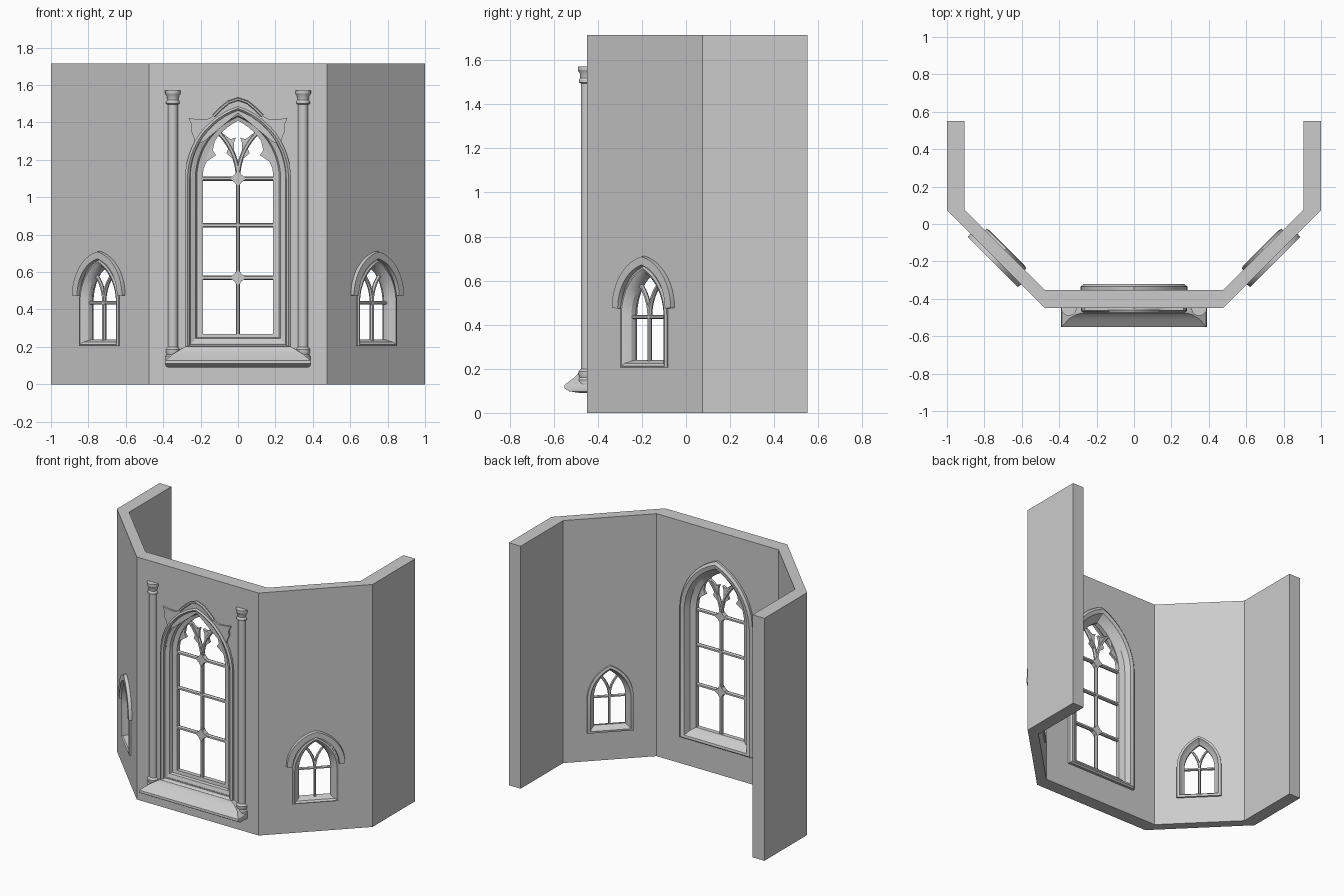
import bpy, bmesh, math
from mathutils import Matrix

cube = bpy.data.objects.get("Cube")
if cube:
    bpy.data.objects.remove(cube, do_unlink=True)

stone = bpy.data.materials.new("pale grey stone")
stone.use_nodes = True
GREY = (0.6, 0.6, 0.6, 1)
stone.diffuse_color = GREY
stone.node_tree.nodes["Principled BSDF"].inputs["Base Color"].default_value = GREY


def site(x, y, degrees):
    """Wall frame: local x along the wall, local y into it, z up."""
    return Matrix.Translation((x, y, 0)) @ Matrix.Rotation(math.radians(degrees), 4, "Z")


FRONT = site(0, -0.45, 0)


def make(name, verts, faces, place=Matrix(), smooth=True):
    bm = bmesh.new()
    vs = [bm.verts.new(v) for v in verts]
    for f in faces:
        bm.faces.new([vs[i] for i in f])
    bmesh.ops.recalc_face_normals(bm, faces=bm.faces[:])
    bm.transform(place)
    mesh = bpy.data.meshes.new(name)
    bm.to_mesh(mesh)
    bm.free()
    mesh.materials.append(stone)
    obj = bpy.data.objects.new(name, mesh)
    bpy.context.collection.objects.link(obj)
    bpy.ops.object.select_all(action="DESELECT")
    obj.select_set(True)
    bpy.context.view_layer.objects.active = obj
    if smooth:
        bpy.ops.object.shade_smooth_by_angle(angle=math.radians(30))
    return obj


def loft(name, rings, place=Matrix(), cyclic=False):
    """Bridge equal rings; cap the ends unless the rings form a loop."""
    n, m = len(rings[0]), len(rings)
    verts = [p for ring in rings for p in ring]
    faces = []
    for i in range(m if cyclic else m - 1):
        a, b = i * n, (i + 1) % m * n
        faces += [(a + j, a + (j + 1) % n, b + (j + 1) % n, b + j) for j in range(n)]
    if not cyclic:
        faces += [tuple(range(n)), tuple(range((m - 1) * n, m * n))]
    return make(name, verts, faces, place)


def plate(name, pts, d0, d1, place):
    return loft(name, [[(u, d, z) for u, z in pts] for d in (d0, d1)], place)


def arch(w, z0, spring, apex, n=12):
    """Pointed arch outline from the right foot to the left foot."""
    h = apex - spring
    r = (w * w + h * h) / (2 * w)
    end = math.atan2(h, r - w)
    right = [(w, z0)]
    for i in range(n + 1):
        t = end * i / n
        right.append((w - r + r * math.cos(t), spring + r * math.sin(t)))
    right[-1] = (0, apex)
    return right + [(-u, z) for u, z in right[-2::-1]]


def bar(name, pts, w, d0, d1, place, flat=0.5):
    """Chamfered bar along a path lying in the wall plane."""
    mid = (d0 + d1) / 2
    section = [(-w, mid), (-w * flat, d0), (w * flat, d0),
               (w, mid), (w * flat, d1), (-w * flat, d1)]
    rings = []
    for i, (u, z) in enumerate(pts):
        a, b = pts[max(i - 1, 0)], pts[min(i + 1, len(pts) - 1)]
        du, dz = b[0] - a[0], b[1] - a[1]
        k = math.hypot(du, dz)
        rings.append([(u - dz / k * s, d, z + du / k * s) for s, d in section])
    return loft(name, rings, place)


def surround(name, spring, steps, place):
    """Frame moulding; each step is half width, foot, apex, depth."""
    rings = [[(u, d, z) for u, z in arch(w, z0, spring, apex)] for w, z0, apex, d in steps]
    return loft(name, rings, place, cyclic=True)


def tracery(name, w, z0, spring, apex, bars, size, d0, d1, place):
    """Mullion, transoms and the forked head of a window."""
    bar(name + "_mullion", [(0, z0), (0, spring)], size, d0, d1, place)
    for z in bars:
        bar(name + "_transom", [(-w, z), (w, z)], size, d0, d1, place)
    h = apex - spring
    r = (w * w + h * h) / (2 * w)
    end = math.acos(1 - w / (2 * r)) * 1.04
    for s in (-1, 1):
        path = [(s * (r - r * math.cos(end * i / 10)), spring + r * math.sin(end * i / 10))
                for i in range(11)]
        bar(name + "_fork", path, size, d0, d1, place)


def cut(wall, outline, place):
    cutter = plate("cutter", outline, -0.1, 0.2, place)
    cutter.hide_render = True
    mod = wall.modifiers.new("opening", "BOOLEAN")
    mod.operation, mod.solver, mod.object = "DIFFERENCE", "EXACT", cutter
    bpy.context.view_layer.objects.active = wall
    bpy.ops.object.modifier_apply(modifier=mod.name)
    bpy.data.objects.remove(cutter, do_unlink=True)


# Bay wall: half of the plan, mirrored
half = [(1, 0.552), (1, 0.075), (0.477, -0.45)]
inner = [(0.477, -0.352), (0.907, 0.078), (0.907, 0.552)]
plan = (half + [(-x, y) for x, y in half[::-1]]
        + [(-x, y) for x, y in inner[::-1]] + inner)
n = len(plan)
faces = [(j, (j + 1) % n, n + (j + 1) % n, n + j) for j in range(n)]
faces += [tuple(range(n)), tuple(range(n, 2 * n))]
wall = make("bay_wall", [(x, y, z) for z in (0, 1.715) for x, y in plan], faces, smooth=False)

# Large window surround
cut(wall, arch(0.25, 0.22, 1.1, 1.465), FRONT)
surround("large_window_frame", 1.1, [
    (0.283, 0.2, 1.485, 0.01), (0.283, 0.2, 1.485, -0.015), (0.27, 0.205, 1.475, -0.024),
    (0.258, 0.21, 1.465, -0.015), (0.255, 0.212, 1.46, 0.0), (0.228, 0.245, 1.435, 0.012),
    (0.22, 0.25, 1.43, 0.03), (0.188, 0.27, 1.41, 0.036), (0.188, 0.27, 1.41, 0.068),
    (0.225, 0.245, 1.435, 0.085), (0.245, 0.22, 1.46, 0.122), (0.27, 0.205, 1.49, 0.128),
    (0.285, 0.195, 1.51, 0.115), (0.285, 0.195, 1.51, 0.09)], FRONT)

# Large window tracery with bosses and cusps
tracery("large_window", 0.195, 0.26, 1.1, 1.41, (1.1, 0.85, 0.57), 0.012, 0.038, 0.066, FRONT)
for z in (1.1, 0.57):
    star = []
    for i in range(16):
        t = math.tau * i / 16
        c, s = math.cos(t), math.sin(t)
        star.append((0.055 * abs(c) ** 3 * math.copysign(1, c),
                     z + 0.055 * abs(s) ** 3 * math.copysign(1, s)))
    plate("tracery_boss", star, 0.036, 0.068, FRONT)
cusps = [
    [(0.195, 1.13), (0.168, 1.19), (0.118, 1.225), (0.135, 1.25), (0.12, 1.32), (0.165, 1.27)],
    [(0.004, 1.14), (0.02, 1.2), (0.062, 1.235), (0.052, 1.26), (0.075, 1.32), (0.03, 1.25)],
    [(0.022, 1.23), (0.022, 1.29), (0.012, 1.32), (0.04, 1.31), (0.08, 1.34), (0.05, 1.28)],
]
for pts in cusps:
    for s in (-1, 1):
        plate("tracery_cusp", [(s * u, z) for u, z in pts], 0.043, 0.061, FRONT)

# Ogee hood with pointed ears above the large window
ear = [(0.05, 1.508), (0.09, 1.475), (0.13, 1.435), (0.17, 1.415), (0.225, 1.418),
       (0.265, 1.425), (0.25, 1.39), (0.252, 1.355), (0.238, 1.325), (0.225, 1.28), (0.18, 1.3)]
hood = [(0, 1.532)] + ear + [(0, 1.45)] + [(-u, z) for u, z in ear[::-1]]
plate("ogee_hood", hood, -0.012, 0.01, FRONT)
rim = ear[2::-1] + [(0, 1.525)] + [(-u, z) for u, z in ear[:3]]
bar("ogee_hood_rim", rim, 0.009, -0.022, 0.0, FRONT)

# Projecting sill
levels = [(0.375, 0.03, 0.09), (0.388, 0.08, 0.098), (0.39, 0.102, 0.112),
          (0.386, 0.1, 0.128), (0.35, 0.058, 0.16), (0.31, 0.034, 0.185), (0.278, 0.025, 0.203)]
loft("window_sill", [[(-w, -d, z), (w, -d, z), (w, 0.01, z), (-w, 0.01, z)]
                     for w, d, z in levels], FRONT)

# Slender columns, turned from one profile
profile = [(0.04, 0.12), (0.04, 0.15), (0.033, 0.16), (0.038, 0.175), (0.038, 0.187),
           (0.027, 0.2), (0.027, 1.495), (0.036, 1.5), (0.036, 1.51), (0.03, 1.52),
           (0.032, 1.54), (0.041, 1.555), (0.041, 1.572)]
SEG = 20
for side, x in (("left", 0.348), ("right", -0.348)):
    rings = [[(x + r * math.cos(math.tau * i / SEG), r * math.sin(math.tau * i / SEG), z)
              for i in range(SEG)] for r, z in profile]
    loft(side + "_column", rings, FRONT)

# Small windows on the angled walls
for side, s in (("left", 1), ("right", -1)):
    place = site(s * 0.7385, -0.1875, s * 45)
    name = side + "_small_window"
    cut(wall, arch(0.135, 0.22, 0.44, 0.645), place)
    surround(name + "_frame", 0.44, [
        (0.15, 0.205, 0.665, 0.01), (0.15, 0.205, 0.665, -0.008), (0.138, 0.212, 0.655, -0.012),
        (0.125, 0.225, 0.64, -0.004), (0.105, 0.235, 0.625, 0.02), (0.102, 0.24, 0.62, 0.045),
        (0.12, 0.225, 0.638, 0.062), (0.132, 0.215, 0.65, 0.084), (0.15, 0.2, 0.668, 0.08),
        (0.152, 0.198, 0.67, 0.06)], place)
    tracery(name, 0.106, 0.23, 0.435, 0.62, (0.435,), 0.009, 0.022, 0.044, place)
    bar(name + "_hood", arch(0.17, 0.46, 0.475, 0.69)[1:-1], 0.022, -0.022, 0.02, place, 0.85)
